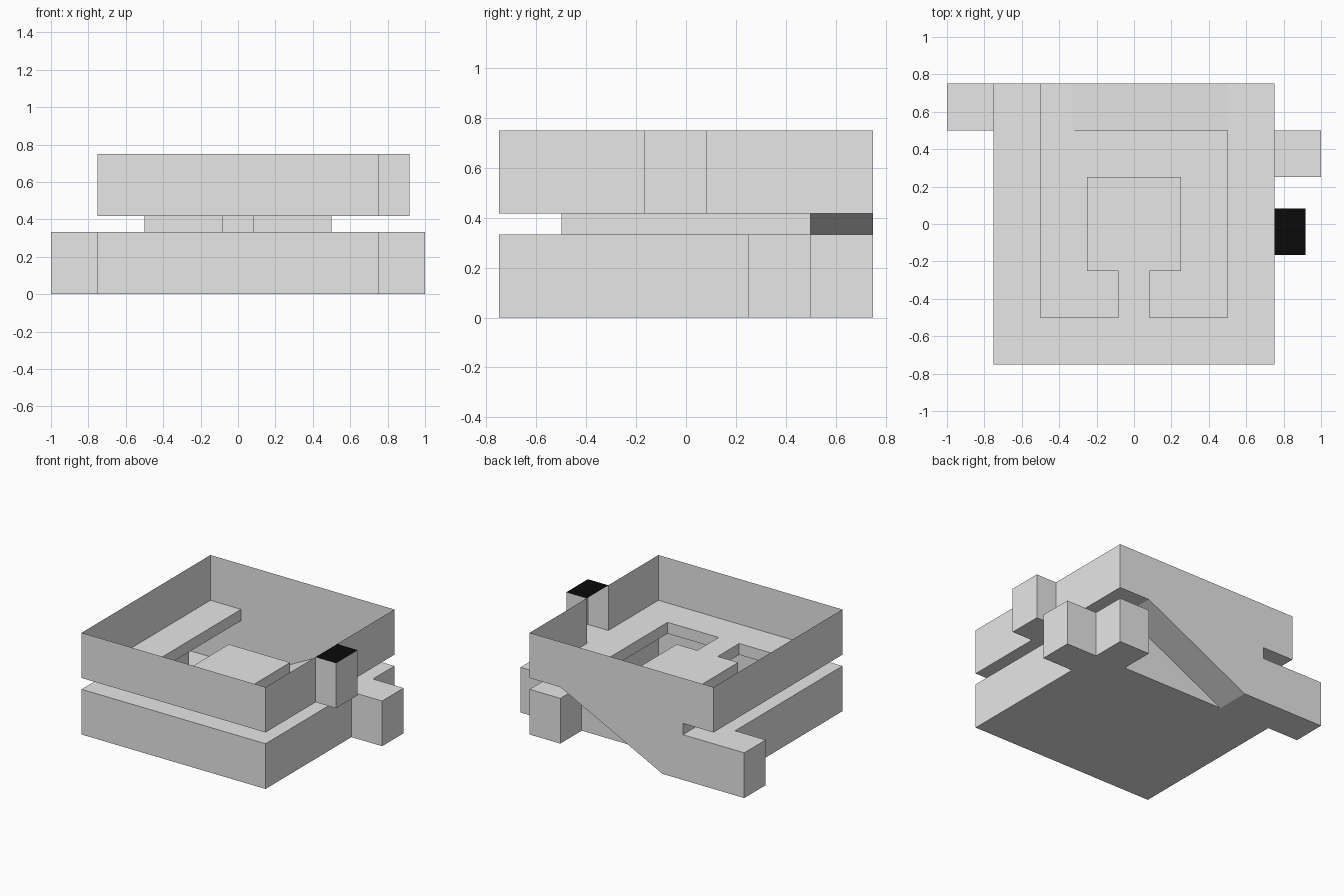
import bpy
import bmesh

if "Cube" in bpy.data.objects:
    bpy.data.objects.remove(bpy.data.objects["Cube"])

# Key levels: lower room floor, lower ceiling, upper floor, rim
Z0, Z1, Z2, Z3 = 0.0, 1 / 3, 5 / 12, 0.75
T, D = 1 / 3, 1 / 12


def material(name, value):
    m = bpy.data.materials.new(name)
    m.diffuse_color = (value, value, value, 1)
    m.use_nodes = True
    m.node_tree.nodes["Principled BSDF"].inputs["Base Color"].default_value = m.diffuse_color
    return m


GREY = material("light_grey", 0.8)
BLACK = material("black", 0.003)


def make(name, faces, mat=GREY):
    """Thin sheet object from a list of polygons."""
    bm = bmesh.new()
    for f in faces:
        bm.faces.new([bm.verts.new(p) for p in f])
    bmesh.ops.remove_doubles(bm, verts=bm.verts, dist=1e-4)
    bmesh.ops.dissolve_limit(bm, angle_limit=0.01, verts=bm.verts, edges=bm.edges)
    me = bpy.data.meshes.new(name)
    bm.to_mesh(me)
    bm.free()
    me.materials.append(mat)
    ob = bpy.data.objects.new(name, me)
    bpy.context.collection.objects.link(ob)
    return ob


def walls(name, path, z0, z1):
    """Vertical walls along a path, facing right of travel."""
    make(name, [[(*a, z0), (*b, z0), (*b, z1), (*a, z1)]
                for a, b in zip(path, path[1:])])


XS = [-1, -.75, -.5, -T, -.25, -D, D, .25, .5, .75, .75 + 2 * D, 1]
YS = [-.75, -.5, -.25, -2 * D, D, .25, .5, .75]


def plate(name, z, inside, up=True):
    """Horizontal plate of all grid cells whose centre passes the test."""
    faces = []
    for x0, x1 in zip(XS, XS[1:]):
        for y0, y1 in zip(YS, YS[1:]):
            if inside((x0 + x1) / 2, (y0 + y1) / 2):
                f = [(x0, y0, z), (x1, y0, z), (x1, y1, z), (x0, y1, z)]
                faces.append(f if up else f[::-1])
    make(name, faces)


# Plan regions
def square(x, y):
    return abs(x) < .75


def lower_plan(x, y):
    return square(x, y) or (x < -.75 and y > .5) or (x > .75 and .25 < y < .5)


def upper_plan(x, y):
    return square(x, y) or (.75 < x < .75 + 2 * D and -2 * D < y < D)


def stairwell(x, y):
    island = abs(x) < .25 and abs(y) < .25
    bridge = abs(x) < D and -.5 < y < -.25
    return abs(x) < .5 and y > -.5 and not island and not bridge


# Horizontal plates
plate("lower_floor", Z0,
      lambda x, y: lower_plan(x, y) and not (-T < x < .5 and y > .5), up=False)
plate("lower_ceiling", Z1, lambda x, y: lower_plan(x, y) and not stairwell(x, y))
plate("upper_floor", Z2, lambda x, y: upper_plan(x, y) and not stairwell(x, y))

# Lower room walls with two side alcoves
walls("lower_walls", [(-T, .75), (-1, .75), (-1, .5), (-.75, .5), (-.75, -.75),
                      (.75, -.75), (.75, .25), (1, .25), (1, .5), (.75, .5),
                      (.75, .75), (.5, .75), (.5, .5)], Z0, Z1)

# Short walls joining the lower ceiling to the upper floor
half = [(.5, -.5), (D, -.5), (D, -.25), (.25, -.25), (.25, .25)]
left = [(-x, y) for x, y in half]
walls("stairwell_walls", [(-.5, .75)] + left + half[::-1] + [(.5, .5)], Z1, Z2)

# Upper room walls with one side alcove
ax = .75 + 2 * D
walls("upper_walls", [(.75, .75), (-.75, .75), (-.75, -.75), (.75, -.75),
                      (.75, -2 * D), (ax, -2 * D), (ax, D), (.75, D),
                      (.75, .75)], Z2, Z3)

# Black cap on the upper alcove
make("alcove_cap", [[(.75, -2 * D, Z3), (ax, -2 * D, Z3), (ax, D, Z3), (.75, D, Z3)]],
     BLACK)

# Ramp between the two rooms, its supporting side and the back wall above it
make("ramp", [[(-T, .5, Z0), (-T, .75, Z0), (.5, .75, Z2), (.5, .5, Z2)]])
make("ramp_side", [[(.5, .5, Z0), (-T, .5, Z0), (.5, .5, Z2)]])
make("ramp_back_wall", [[(.5, .75, Z2), (-T, .75, Z0), (-T, .75, Z1),
                         (-.5, .75, Z1), (-.5, .75, Z2)]])
